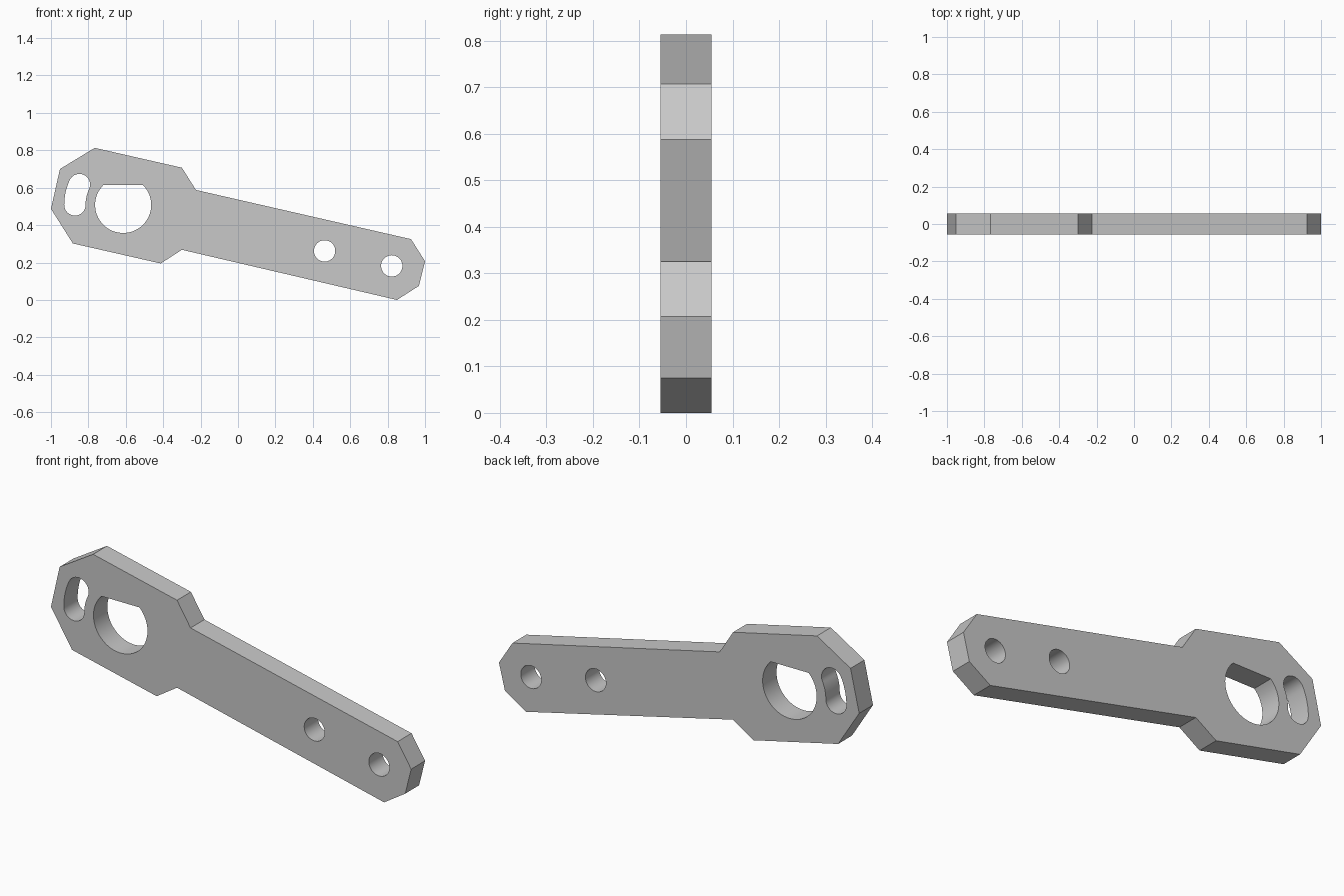
import bpy
import bmesh
from math import sin, cos, asin, pi, radians
from mathutils import Vector

cube = bpy.data.objects.get("Cube")
if cube:
    bpy.data.objects.remove(cube, do_unlink=True)

HALF = 0.055          # half of the plate thickness
BORE = (-0.614, 0.508)
BOLT = 0.057          # bolt hole radius, also half the slot width


def arc(centre, radius, start, end, steps):
    """Points on an arc in the x-z plane, both ends included."""
    return [(centre[0] + radius * cos(start + (end - start) * i / steps),
             centre[1] + radius * sin(start + (end - start) * i / steps))
            for i in range(steps + 1)]


def circle(centre, radius, steps=48):
    return arc(centre, radius, 0, 2 * pi, steps)[:-1]


def flat_top_bore(centre, radius, flat):
    """Round hole cut off by a level flat above its centre."""
    a = asin(flat / radius)
    return arc(centre, radius, pi - a, 2 * pi + a, 48)


def curved_slot(centre, radius, width, start, end):
    """Slot that follows an arc, with round ends."""
    first = arc(centre, radius, start, end, 1)
    outer = arc(centre, radius + width, start, end, 12)
    inner = arc(centre, radius - width, end, start, 12)
    cap_end = arc(first[1], width, end, end + pi, 16)[1:-1]
    cap_start = arc(first[0], width, start + pi, start + 2 * pi, 16)[1:-1]
    return outer + cap_end + inner + cap_start


# Outline of the broad head and the tapering arm
outline = [(-1, 0.487), (-0.952, 0.70), (-0.766, 0.813), (-0.30, 0.707),
           (-0.225, 0.588), (0.925, 0.325), (1, 0.207), (0.967, 0.075),
           (0.85, 0), (-0.30, 0.268), (-0.413, 0.195), (-0.883, 0.302)]

# Openings through the plate
holes = [flat_top_bore(BORE, 0.15, 0.107),
         curved_slot(BORE, 0.258, BOLT, radians(155), pi),
         circle((0.463, 0.262), BOLT),
         circle((0.822, 0.182), BOLT)]

# Fill the front face around the openings, then extrude it to the back
bm = bmesh.new()
edges = []
for loop in [outline] + holes:
    verts = [bm.verts.new((x, -HALF, z)) for x, z in loop]
    edges += [bm.edges.new((v, verts[i - 1])) for i, v in enumerate(verts)]
bmesh.ops.triangle_fill(bm, edges=edges, use_beauty=True, normal=Vector((0, -1, 0)))
back = bmesh.ops.extrude_face_region(bm, geom=bm.faces[:], use_keep_orig=True)
bmesh.ops.translate(bm, vec=(0, 2 * HALF, 0),
                    verts=[g for g in back["geom"] if isinstance(g, bmesh.types.BMVert)])
bmesh.ops.recalc_face_normals(bm, faces=bm.faces[:])

mesh = bpy.data.meshes.new("lever_plate")
bm.to_mesh(mesh)
bm.free()
plate = bpy.data.objects.new("lever_plate", mesh)
bpy.context.collection.objects.link(plate)

# Plain grey metal
grey = bpy.data.materials.new("plain grey")
grey.use_nodes = True
colour = (0.58, 0.58, 0.58, 1)
grey.diffuse_color = colour
grey.node_tree.nodes["Principled BSDF"].inputs["Base Color"].default_value = colour
mesh.materials.append(grey)

# Smooth hole walls, sharp plate edges
bpy.ops.object.select_all(action="DESELECT")
plate.select_set(True)
bpy.context.view_layer.objects.active = plate
bpy.ops.object.shade_smooth_by_angle(angle=radians(20))
